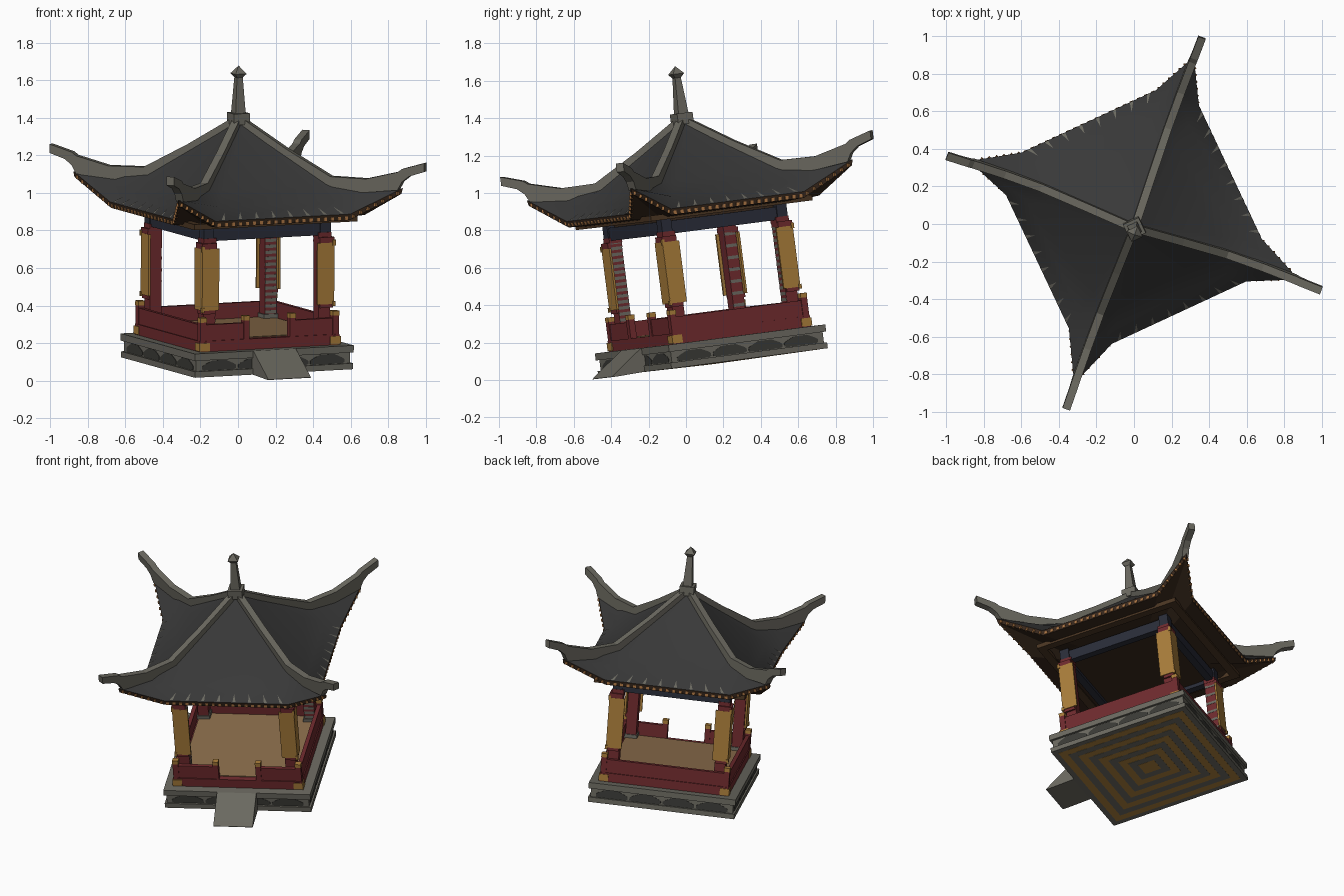
import bpy, bmesh, math
from mathutils import Matrix, Vector

if "Cube" in bpy.data.objects:
    bpy.data.objects.remove(bpy.data.objects["Cube"])

# The whole pavilion is turned and leaning
POSE = (Matrix.Translation((-0.005, 0.145, 0.093)) @ Matrix.Rotation(math.radians(0.3), 4, 'Y')
        @ Matrix.Rotation(math.radians(7.3), 4, 'X') @ Matrix.Rotation(math.radians(25.1), 4, 'Z'))
SIDES = (0, 90, 180, 270)
DIAG = (45, 135, 225, 315)


def mat(name, r, g, b):
    m = bpy.data.materials.new(name)
    lin = [((c / 255 + 0.055) / 1.055) ** 2.4 for c in (r, g, b)]
    m.diffuse_color = (*lin, 1)
    m.use_nodes = True
    m.node_tree.nodes["Principled BSDF"].inputs["Base Color"].default_value = m.diffuse_color
    return m


STONE = mat("stone grey", 106, 104, 95)
ROOF = mat("roof charcoal", 56, 56, 56)
RED = mat("dark red", 110, 42, 45)
GOLD = mat("gold", 168, 124, 58)
TAN = mat("floor tan", 140, 110, 76)
BLUE = mat("beam blue", 41, 44, 56)
BROWN = mat("dark brown", 56, 40, 28)
ORANGE = mat("rafter orange", 172, 118, 68)
SLATE = mat("slate", 58, 58, 54)
EARTH = mat("earth brown", 74, 53, 34)


def turn(deg):
    return Matrix.Rotation(math.radians(deg), 4, 'Z')


def finish(name, bm, *mats):
    bmesh.ops.recalc_face_normals(bm, faces=bm.faces)
    bmesh.ops.transform(bm, matrix=POSE, verts=bm.verts)
    me = bpy.data.meshes.new(name)
    bm.to_mesh(me)
    bm.free()
    for m in mats:
        me.materials.append(m)
    ob = bpy.data.objects.new(name, me)
    bpy.context.collection.objects.link(ob)
    return ob


def boxes(name, m, specs, turns=(0,)):
    """specs: (x, y, z low, z high, size x, size y), repeated at each turn"""
    bm = bmesh.new()
    for t in turns:
        for x, y, z0, z1, sx, sy in specs:
            M = turn(t) @ Matrix.Translation((x, y, (z0 + z1) / 2)) @ Matrix.Diagonal((sx, sy, z1 - z0, 1))
            bmesh.ops.create_cube(bm, size=1, matrix=M)
    return finish(name, bm, m)


def strip(name, m, path, width, turns):
    """path: (x, z low, z high) stations, a solid bar of given width along y"""
    bm = bmesh.new()
    for t in turns:
        rings = [[bm.verts.new(turn(t) @ Vector(p)) for p in
                  ((x, -width / 2, lo), (x, width / 2, lo), (x, width / 2, hi), (x, -width / 2, hi))]
                 for x, lo, hi in path]
        bm.faces.new(rings[0])
        bm.faces.new(rings[-1][::-1])
        for a, b in zip(rings, rings[1:]):
            for i in range(4):
                j = (i + 1) % 4
                bm.faces.new((a[i], b[i], b[j], a[j]))
    return finish(name, bm, m)


# Stone base with recessed middle and dark carved panels
boxes("stone_base", STONE, [(0, 0, 0, 0.032, 0.93, 0.93), (0, 0, 0.03, 0.092, 0.905, 0.905),
                            (0, 0, 0.09, 0.128, 0.934, 0.934)])
for k in range(4):
    off = -0.318 + 0.212 * k
    strip("carved_panel", SLATE, [(off - 0.1, 0.04, 0.056), (off - 0.085, 0.034, 0.066), (off - 0.04, 0.034, 0.086),
                                  (off + 0.04, 0.034, 0.086), (off + 0.085, 0.034, 0.066),
                                  (off + 0.1, 0.04, 0.056)], 0.91, (0, 90))
for k in range(9):
    s = 0.86 - 0.094 * k
    boxes("underside_square", GOLD if k % 2 == 0 else STONE, [(0, 0, -0.0008 * (k + 1), 0.002, s, s)])

# Entrance ramp
strip("ramp", STONE, [(0.44, 0, 0.128), (0.47, 0, 0.128), (0.63, -0.006, 0.018), (0.66, -0.006, -0.004)], 0.25, (270,))

# Red plinth and floor
boxes("plinth", RED, [(0, 0, 0.128, 0.185, 0.82, 0.82)])
boxes("floor", TAN, [(0, 0, 0.18, 0.19, 0.74, 0.74)])
boxes("plinth_corners", GOLD, [(0.385, 0.385, 0.131, 0.175, 0.06, 0.06)], SIDES)

# Railing with a gap at the front
boxes("railing", RED, [(0.39, 0, 0.185, 0.272, 0.026, 0.78)], (0, 90, 180))
boxes("front_railing", RED, [(s * 0.265, -0.39, 0.185, 0.272, 0.25, 0.026) for s in (-1, 1)])
boxes("railing_posts", RED, [(0.39, 0.39, 0.185, 0.29, 0.036, 0.036)], SIDES)
boxes("post_caps", GOLD, [(0.39, 0.39, 0.285, 0.31, 0.038, 0.038)], SIDES)
boxes("gate_posts", RED, [(s * 0.135, -0.39, 0.185, 0.29, 0.034, 0.036) for s in (-1, 1)])
boxes("gate_caps", GOLD, [(s * 0.135, -0.39, 0.285, 0.31, 0.036, 0.038) for s in (-1, 1)])

# Columns with grey bands on some inner faces, footings and caps
boxes("columns", RED, [(0.338, 0.338, 0.185, 0.73, 0.068, 0.068)], SIDES)
bands = [(0.215 + 0.032 * k, 0.232 + 0.032 * k) for k in range(16)]
boxes("column_bands", STONE, [(0.338, 0.304, a, b, 0.066, 0.003) for a, b in bands]
      + [(-0.304, -0.338, a, b, 0.003, 0.066) for a, b in bands]
      + [(-0.304, 0.338, a, b, 0.003, 0.066) for a, b in bands[::2]])
boxes("column_feet", STONE, [(0.338, 0.338, 0.185, 0.212, 0.082, 0.082)], SIDES)
boxes("column_caps", BLUE, [(0.343, 0.343, 0.725, 0.81, 0.06, 0.06)], SIDES)

# Gold boards on the two outer faces of every column
boxes("hanging_boards", GOLD, [(0.382, 0.338, 0.345, 0.675, 0.012, 0.098),
                               (0.338, 0.382, 0.345, 0.675, 0.098, 0.012)], SIDES)
boxes("board_brackets", RED, [(0.345, 0.345, 0.675, 0.705, 0.085, 0.085), (0.338, 0.338, 0.70, 0.73, 0.075, 0.075),
                              (0.345, 0.345, 0.325, 0.35, 0.075, 0.075)], SIDES)
boxes("board_studs", GOLD, [(0.385, 0.385, 0.66, 0.69, 0.016, 0.016), (0.385, 0.385, 0.335, 0.36, 0.016, 0.016)], SIDES)

# Beams under the roof, ceiling and eave bracket frame
boxes("beams", BLUE, [(0.343, 0, 0.715, 0.785, 0.045, 0.73)], SIDES)
boxes("ceiling", BROWN, [(0, 0, 0.74, 0.81, 0.66, 0.66)])
boxes("eave_bracket_frame", EARTH, [(0.455, 0, 0.795, 0.825, 0.05, 0.96)], SIDES)


# Roof shell: soffit, eave edge and curved tiles, lofted through rings
def ring(c, hc, m, b, hm):
    out = []
    for t in SIDES:
        out += [turn(t) @ Vector(p) for p in ((c, -c, hc), (m, -b, hm), (m, b, hm))]
    return out


EAVE = ring(0.655, 0.955, 0.56, 0.395, 0.815)
RINGS = [ring(0.36, 0.80, 0.36, 0.25, 0.80), EAVE,
         ring(0.66, 0.985, 0.567, 0.395, 0.848),
         ring(0.51, 0.968, 0.475, 0.33, 0.91),
         ring(0.375, 0.992, 0.36, 0.26, 0.984),
         ring(0.03, 1.285, 0.03, 0.015, 1.285)]
bm = bmesh.new()
loops = [[bm.verts.new(p) for p in r] for r in RINGS]
bm.faces.new(loops[0][::-1])
for i in range(len(loops) - 1):
    lo, hi = loops[i], loops[i + 1]
    for j in range(12):
        k = (j + 1) % 12
        f = bm.faces.new((lo[j], lo[k], hi[k], hi[j]))
        f.material_index = 1 if i >= 2 else 0
        f.smooth = i >= 2
    for j in (0, 3, 6, 9):
        bm.edges.get((lo[j], hi[j])).smooth = False
for j in range(12):
    bm.edges.get((loops[2][j], loops[2][(j + 1) % 12])).smooth = False
bm.faces.new(loops[-1]).material_index = 1
finish("roof", bm, BROWN, ROOF)

# Thin grey streaks on the lowest tiles
bm = bmesh.new()
for t in SIDES:
    for k in range(8):
        y = -0.35 + 0.1 * k
        pts = [(0.565, y - 0.01, 0.853), (0.565, y + 0.01, 0.853), (0.52, y * 0.92, 0.884)]
        bm.faces.new([bm.verts.new(turn(t) @ Vector(p)) for p in pts])
finish("tile_streaks", bm, STONE)

# Rafter ends along the eave
bm = bmesh.new()
for j in range(12):
    a, b = EAVE[j], EAVE[(j + 1) % 12]
    n = max(2, round((b - a).length / 0.042))
    for i in range(n):
        p = a.lerp(b, (i + 0.5) / n) + Vector((0, 0, 0.012))
        M = (Matrix.Translation(p) @ turn(90 * (j // 3) + (-22, 0, 22)[j % 3])
             @ Matrix.Diagonal((0.013, 0.018, 0.018, 1)))
        bmesh.ops.create_cube(bm, size=1, matrix=M)
finish("rafter_ends", bm, ORANGE)

# Upswept hip ridges
strip("hip_ridges", STONE, [(0, 1.25, 1.33), (0.05, 1.22, 1.305), (0.28, 1.09, 1.165), (0.53, 0.95, 1.03),
                            (0.73, 0.955, 1.027), (0.91, 0.975, 1.072), (0.935, 1.02, 1.09),
                            (0.975, 1.052, 1.102), (1.06, 1.08, 1.127)], 0.042, DIAG)

# Finial
boxes("finial_base", STONE, [(0, 0, 1.285, 1.345, 0.092, 0.092)])
bm = bmesh.new()
for r1, r2, z0, z1 in ((0.042, 0.024, 1.34, 1.535), (0.0, 0.046, 1.512, 1.556), (0.046, 0.0, 1.556, 1.598)):
    bmesh.ops.create_cone(bm, cap_ends=True, segments=4, radius1=r1, radius2=r2, depth=z1 - z0,
                          matrix=Matrix.Translation((0, 0, (z0 + z1) / 2)) @ turn(45))
finish("finial", bm, STONE)
